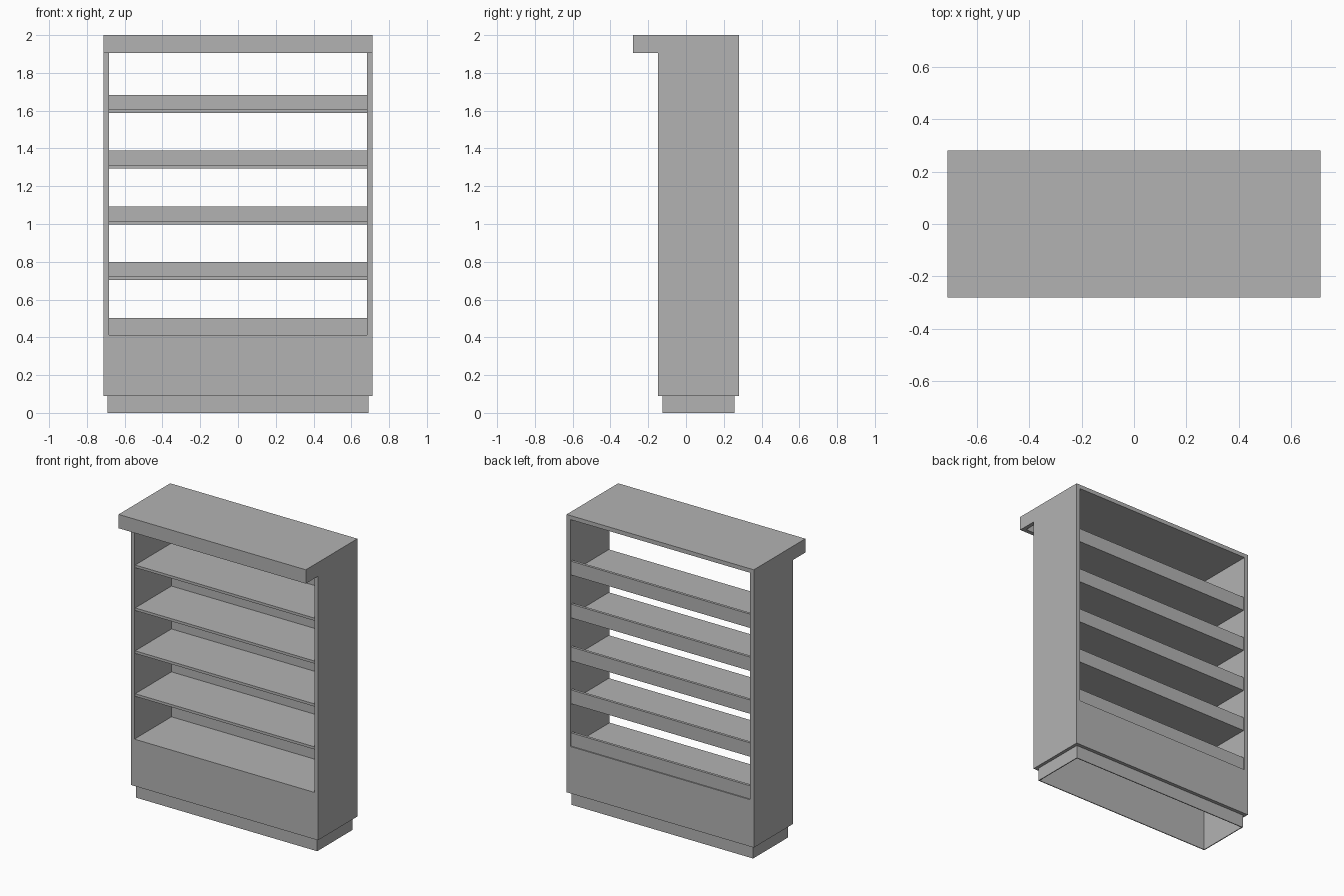
import bpy, bmesh

if "Cube" in bpy.data.objects:
    bpy.data.objects.remove(bpy.data.objects["Cube"])

W, T = 0.712, 0.028              # half width, panel thickness
IN = W - T                       # inner half width
FRONT, BACK, CANOPY = -0.148, 0.28, -0.28
FLOOR, TOP, CANOPY_Z = 0.09, 2.0, 1.905
INSET = 0.008                    # shelves sit slightly inside the side panels

grey = bpy.data.materials.new("dark_grey")
grey.diffuse_color = (0.45, 0.45, 0.45, 1)
grey.use_nodes = True
grey.node_tree.nodes["Principled BSDF"].inputs["Base Color"].default_value = grey.diffuse_color


def finish(name, bm):
    bmesh.ops.recalc_face_normals(bm, faces=bm.faces)
    me = bpy.data.meshes.new(name)
    bm.to_mesh(me)
    bm.free()
    me.materials.append(grey)
    ob = bpy.data.objects.new(name, me)
    bpy.context.collection.objects.link(ob)
    return ob


def extrude_x(name, profile, x0, x1):
    """Extrude a (y, z) outline from x0 to x1."""
    bm = bmesh.new()
    face = bm.faces.new([bm.verts.new((x0, y, z)) for y, z in profile])
    new = bmesh.ops.extrude_face_region(bm, geom=[face])["geom"]
    verts = [g for g in new if isinstance(g, bmesh.types.BMVert)]
    bmesh.ops.translate(bm, verts=verts, vec=(x1 - x0, 0, 0))
    return finish(name, bm)


def panel(name, y0, y1, z0, z1, x0=-IN, x1=IN):
    return extrude_x(name, [(y0, z0), (y1, z0), (y1, z1), (y0, z1)], x0, x1)


# Side panels, stepping forward at the canopy
side = [(FRONT, FLOOR), (BACK, FLOOR), (BACK, TOP), (CANOPY, TOP),
        (CANOPY, CANOPY_Z), (FRONT, CANOPY_Z)]
for name, s in (("side_panel_left", -1), ("side_panel_right", 1)):
    extrude_x(name, side, s * IN, s * W)

# Canopy top and front fascia
panel("canopy_top", CANOPY, BACK, TOP - T, TOP)
panel("canopy_fascia", CANOPY, CANOPY + T, CANOPY_Z, TOP - T)

# Base cabinet: front and back panels, open underneath
BASE_TOP = 0.412
panel("base_front", FRONT, FRONT + T, FLOOR, BASE_TOP)
panel("base_back", BACK - T, BACK, FLOOR, BASE_TOP)
panel("base_shelf", FRONT + T, BACK - T, BASE_TOP - 0.02, BASE_TOP)
panel("base_shelf_upstand", BACK - INSET - 0.018, BACK - INSET, BASE_TOP, 0.503)

# Upper shelves: flat board with a rear upstand, one L profile
for i in range(1, 5):
    z = 0.408 + 0.295 * i
    f, b = FRONT + INSET, BACK - INSET
    extrude_x(f"shelf_{i}", [(f, z), (b, z), (b, z + 0.095),
                             (b - 0.018, z + 0.095), (b - 0.018, z + 0.018),
                             (f, z + 0.018)], -IN, IN)

# Recessed hollow plinth
PX, PF, PB, PT = 0.69, -0.125, 0.256, 0.006
panel("plinth_front", PF, PF + PT, 0, FLOOR, -PX, PX)
panel("plinth_back", PB - PT, PB, 0, FLOOR, -PX, PX)
for name, s in (("plinth_left", -1), ("plinth_right", 1)):
    panel(name, PF + PT, PB - PT, 0, FLOOR, s * (PX - PT), s * PX)
